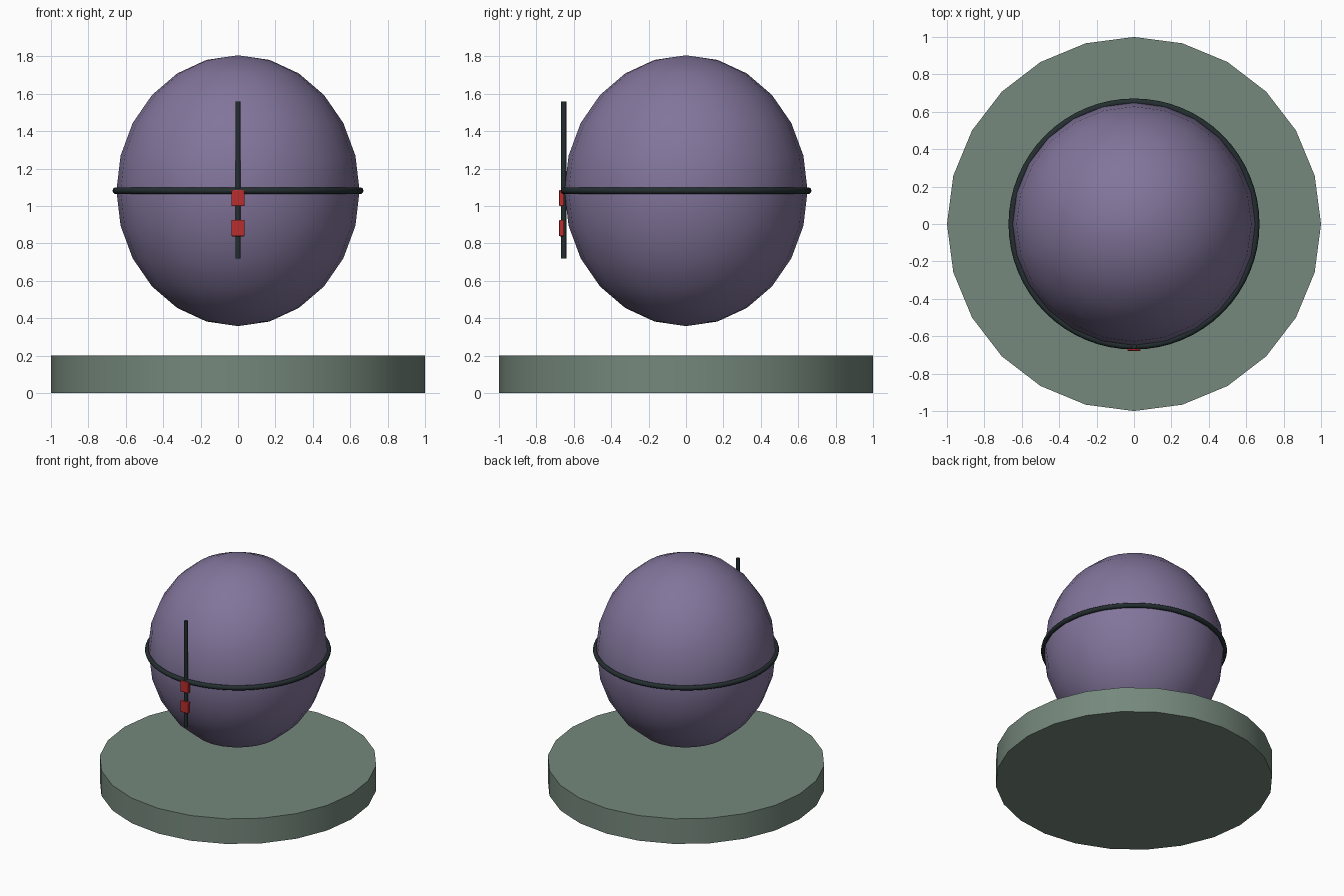
import bpy
import math

default = bpy.data.objects.get("Cube")
if default:
    bpy.data.objects.remove(default, do_unlink=True)


def srgb(*rgb):
    """Convert 0-255 display values to a linear colour."""
    lin = [((c / 255 + 0.055) / 1.055) ** 2.4 for c in rgb]
    return (*lin, 1.0)


def material(name, colour):
    mat = bpy.data.materials.new(name)
    mat.use_nodes = True
    mat.diffuse_color = colour
    mat.node_tree.nodes["Principled BSDF"].inputs["Base Color"].default_value = colour
    return mat


def finish(name, mat, angle=None):
    """Name, colour and optionally smooth the newly added object."""
    obj = bpy.context.object
    obj.name = obj.data.name = name
    obj.data.materials.append(mat)
    if angle:
        bpy.ops.object.shade_smooth_by_angle(angle=math.radians(angle))
    return obj


sage = material("sage green", srgb(117, 136, 124))
purple = material("dusty purple", srgb(130, 117, 155))
charcoal = material("charcoal", srgb(36, 46, 48))
red = material("red", srgb(184, 46, 46))

CENTRE = 1.082
RADIUS = 0.65

# Round base slab
bpy.ops.mesh.primitive_cylinder_add(vertices=24, radius=1, depth=0.2, location=(0, 0, 0.1))
finish("base", sage, 30)

# Slightly tall floating body
bpy.ops.mesh.primitive_uv_sphere_add(segments=24, ring_count=12, radius=RADIUS,
                                     location=(0, 0, CENTRE))
body = finish("body", purple, 40)
body.scale.z = 1.114

# Belt round the middle
bpy.ops.mesh.primitive_torus_add(major_segments=64, minor_segments=12, major_radius=RADIUS + 0.003,
                                 minor_radius=0.018, location=(0, 0, CENTRE))
finish("belt", charcoal, 60)

# Upright rod on the front
bpy.ops.mesh.primitive_cylinder_add(vertices=12, radius=0.014, depth=0.84,
                                    location=(0, -0.654, 1.14))
finish("front_rod", charcoal, 40)

# Two clasps on the rod
for name, z in (("upper_clasp", 1.043), ("lower_clasp", 0.882)):
    bpy.ops.mesh.primitive_cube_add(size=1, location=(0, -0.665, z))
    clasp = finish(name, red)
    clasp.scale = (0.072, 0.028, 0.088)
    bpy.ops.object.transform_apply(location=False, rotation=False, scale=True)
    bevel = clasp.modifiers.new("soft_edges", "BEVEL")
    bevel.width = 0.006
    bevel.segments = 2
